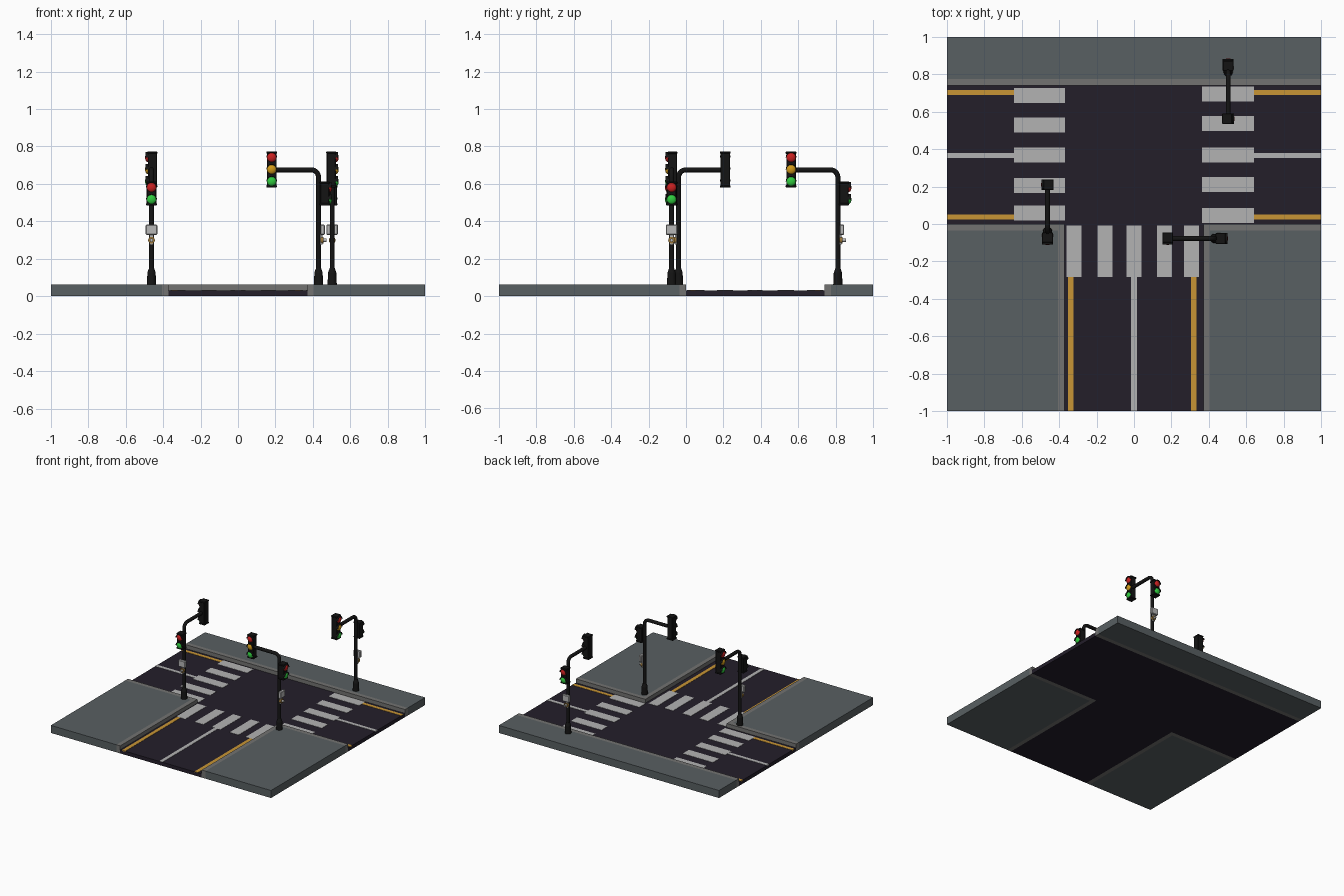
import bpy, bmesh, math
from mathutils import Matrix, Vector

if "Cube" in bpy.data.objects:
    bpy.data.objects.remove(bpy.data.objects["Cube"])


def material(name, *rgb):
    m = bpy.data.materials.new(name)
    m.diffuse_color = (*rgb, 1)
    m.use_nodes = True
    m.node_tree.nodes["Principled BSDF"].inputs["Base Color"].default_value = m.diffuse_color
    return m


ASPHALT = material("asphalt", .017, .013, .023)
PAVING = material("paving", .098, .115, .122)
KERB = material("kerb", .17, .17, .165)
WHITE = material("white_paint", .45, .45, .45)
YELLOW = material("yellow_paint", .58, .30, .035)
BLACK = material("black_metal", .007, .007, .007)
BOX = material("light_grey", .48, .48, .48)
BRASS = material("brass", .32, .18, .04)
LENS = {"red": material("red", .6, .015, .015),
        "amber": material("amber", .65, .33, .01),
        "green": material("green", .03, .6, .05)}
I = Matrix.Identity(4)


def finish(bm, name, mat, M=I, smooth=False):
    bmesh.ops.recalc_face_normals(bm, faces=bm.faces[:])
    bm.transform(M)
    me = bpy.data.meshes.new(name)
    bm.to_mesh(me)
    bm.free()
    ob = bpy.data.objects.new(name, me)
    bpy.context.collection.objects.link(ob)
    me.materials.append(mat)
    if smooth:
        bpy.ops.object.select_all(action='DESELECT')
        bpy.context.view_layer.objects.active = ob
        ob.select_set(True)
        bpy.ops.object.shade_smooth_by_angle(angle=math.radians(40))
    return ob


def prism(name, pts, z0, z1, mat, M=I):
    bm = bmesh.new()
    face = bm.faces.new([bm.verts.new((x, y, z0)) for x, y in pts])
    ext = bmesh.ops.extrude_face_region(bm, geom=[face])
    up = [v for v in ext["geom"] if isinstance(v, bmesh.types.BMVert)]
    bmesh.ops.translate(bm, verts=up, vec=(0, 0, z1 - z0))
    return finish(bm, name, mat, M)


def box(name, x0, x1, y0, y1, z0, z1, mat, M=I, bevel=0):
    bm = bmesh.new()
    bmesh.ops.create_cube(bm, size=1)
    bm.transform(Matrix.Translation(((x0 + x1) / 2, (y0 + y1) / 2, (z0 + z1) / 2))
                 @ Matrix.Diagonal((x1 - x0, y1 - y0, z1 - z0, 1)))
    if bevel:
        bmesh.ops.bevel(bm, geom=bm.edges[:], offset=bevel, segments=1, affect='EDGES')
    return finish(bm, name, mat, M)


def cylinder(name, r0, r1, z0, z1, mat, M=I, n=16):
    bm = bmesh.new()
    bmesh.ops.create_cone(bm, cap_ends=True, segments=n, radius1=r0, radius2=r1, depth=z1 - z0)
    bm.transform(Matrix.Translation((0, 0, (z0 + z1) / 2)))
    return finish(bm, name, mat, M, True)


# road, pavements and kerbs
R, P = .03, .062
prism("road", [(-1, 0), (-.37, 0), (-.37, -1), (.37, -1), (.37, 0), (1, 0), (1, .74), (-1, .74)], 0, R, ASPHALT)
box("back_pavement", -1, 1, .775, 1, 0, P, PAVING)
box("back_kerb", -1, 1, .74, .775, 0, P, KERB)
for s, side in ((-1, "left"), (1, "right")):
    prism(side + "_pavement", [(s, -1), (s * .405, -1), (s * .405, -.035), (s, -.035)], 0, P, PAVING)
    prism(side + "_kerb", [(s * .405, -1), (s * .37, -1), (s * .37, 0), (s, 0), (s, -.035), (s * .405, -.035)], 0, P, KERB)


# painted markings
def paint(name, x0, x1, y0, y1, mat):
    box(name, x0, x1, y0, y1, R - .005, R + .002, mat)


for x0, x1, side in ((-1, -.642, "left"), (.642, 1, "right")):
    for y, mat in ((.703, YELLOW), (.366, WHITE), (.037, YELLOW)):
        paint(side + "_lane_line", x0, x1, y - .014, y + .014, mat)
for x, mat in ((-.338, YELLOW), (0, WHITE), (.32, YELLOW)):
    paint("front_lane_line", x - .015, x + .015, -1, -.283, mat)
for y in (.687, .528, .368, .206, .06):
    paint("left_crossing_bar", -.642, -.369, y - .04, y + .04, WHITE)
for y in (.695, .537, .368, .21, .045):
    paint("right_crossing_bar", .364, .642, y - .04, y + .04, WHITE)
for x in (-.321, -.155, 0, .163, .307):
    paint("front_crossing_bar", x - .04, x + .04, -.283, -.008, WHITE)


# signal head facing -y, lenses listed from the top down
def head(M, colours):
    n, step = len(colours), .064
    h = n * step / 2
    box("signal_housing", -.026, .026, -.02, .03, -h + .003, h - .003, BLACK, M, .004)
    for z in (-h, h - .012):
        box("signal_cap", -.029, .029, -.022, .032, z, z + .012, BLACK, M, .003)
    for i, c in enumerate(colours):
        L = M @ Matrix.Translation((0, 0, h - step * (i + .5)))
        bm = bmesh.new()
        bmesh.ops.create_uvsphere(bm, u_segments=20, v_segments=12, radius=.025)
        finish(bm, c + "_lens", LENS[c], L @ Matrix.Translation((0, -.02, 0)) @ Matrix.Diagonal((1, .58, 1, 1)), True)
        arc = [math.pi * k / 12 for k in range(13)]
        pts = [(.029 * math.cos(a), .029 * math.sin(a)) for a in arc]
        pts += [(.0255 * math.cos(a), .0255 * math.sin(a)) for a in reversed(arc)]
        prism("signal_visor", pts, .015, .032, BLACK, L @ Matrix.Rotation(math.pi / 2, 4, 'X'))


# bent pole swept as a bevelled curve, then made a mesh
def pole(M):
    b, top = .04, .675
    pts = [(0, P)] + [(-b + b * math.cos(a), top - b + b * math.sin(a))
                      for a in [math.pi / 2 * k / 8 for k in range(9)]] + [(-.25, top)]
    cu = bpy.data.curves.new("pole", 'CURVE')
    cu.dimensions = '3D'
    cu.bevel_depth, cu.bevel_resolution, cu.use_fill_caps = .0135, 3, True
    sp = cu.splines.new('POLY')
    sp.points.add(len(pts) - 1)
    for q, (x, z) in zip(sp.points, pts):
        q.co = (x, 0, z, 1)
    ob = bpy.data.objects.new("signal_pole", cu)
    bpy.context.collection.objects.link(ob)
    ob.matrix_world = M
    cu.materials.append(BLACK)
    bpy.ops.object.select_all(action='DESELECT')
    bpy.context.view_layer.objects.active = ob
    ob.select_set(True)
    bpy.ops.object.convert(target='MESH')
    bpy.ops.object.shade_smooth_by_angle(angle=math.radians(40))


def traffic_light(x, y, angle):
    M = Matrix.Translation((x, y, 0)) @ Matrix.Rotation(math.radians(angle), 4, 'Z')
    pole(M)
    cylinder("pole_base", .025, .022, P - .004, .125, BLACK, M)
    cylinder("pole_collar", .022, .0135, .125, .15, BLACK, M)
    head(M @ Matrix.Translation((-.25, 0, .677)), ["red", "amber", "green"])
    head(M @ Matrix.Translation((.038, 0, .549)) @ Matrix.Rotation(math.pi / 2, 4, 'Z'), ["red", "green"])
    # control box and crossing button
    box("control_box", .01, .034, -.031, .031, .328, .382, BOX, M, .004)
    box("button_bracket", .008, .02, -.012, .012, .275, .33, BOX, M, .002)
    B = M @ Matrix.Translation((0, 0, .299)) @ Matrix.Rotation(math.pi / 2, 4, 'Y')
    cylinder("button_housing", .018, .018, .01, .026, BRASS, B)
    cylinder("push_button", .009, .009, .026, .043, BOX, B)


traffic_light(.43, -.077, 0)
traffic_light(-.462, -.04, -90)
traffic_light(.503, .812, 90)
